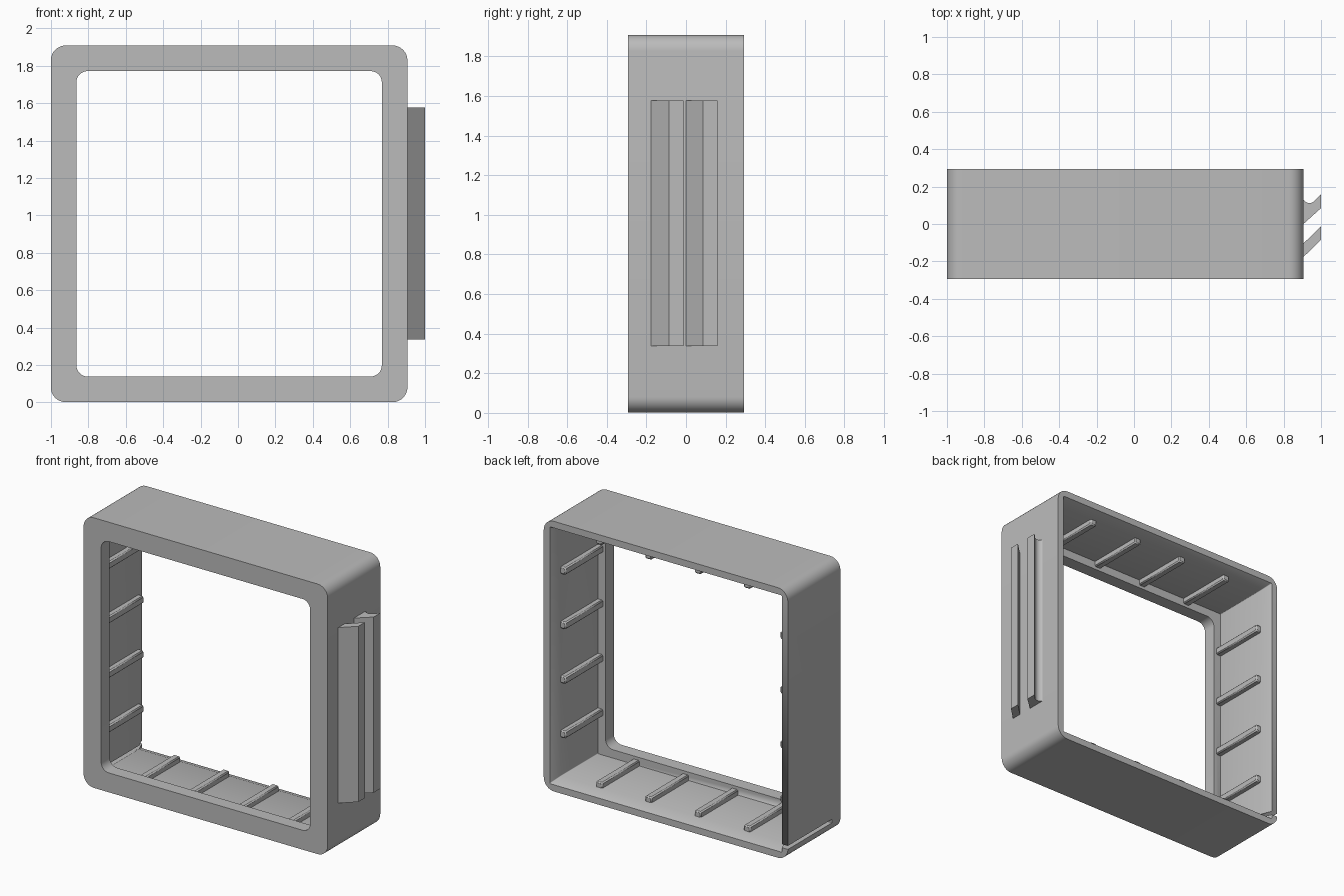
import bpy, bmesh, math
from mathutils import Matrix

cube = bpy.data.objects.get("Cube")
if cube:
    bpy.data.objects.remove(cube, do_unlink=True)

grey = bpy.data.materials.new("plain grey")
grey.use_nodes = True
colour = (0.5, 0.5, 0.5, 1)
grey.diffuse_color = colour
grey.node_tree.nodes["Principled BSDF"].inputs["Base Color"].default_value = colour

CX, CZ, HALF = -0.0475, 0.955, 0.9535   # frame centre and half size
FRONT, BACK = -0.293, 0.293
FLANGE = -0.2                           # rear face of the front flange
LIP = 0.215                             # where the rear chamfer ends
WALL = 0.078                            # wall thickness


def finish(bm, name, angle=30):
    bmesh.ops.recalc_face_normals(bm, faces=bm.faces)
    mesh = bpy.data.meshes.new(name)
    bm.to_mesh(mesh)
    bm.free()
    mesh.materials.append(grey)
    obj = bpy.data.objects.new(name, mesh)
    bpy.context.collection.objects.link(obj)
    bpy.ops.object.select_all(action='DESELECT')
    bpy.context.view_layer.objects.active = obj
    obj.select_set(True)
    bpy.ops.object.shade_smooth_by_angle(angle=math.radians(angle))
    return obj


def rounded_ring(bm, inset, radius, y, steps=8):
    """Rounded square of vertices, inset from the outer edge."""
    ring, h = [], HALF - inset - radius
    for q, (sx, sz) in enumerate(((1, 1), (-1, 1), (-1, -1), (1, -1))):
        for i in range(steps + 1):
            a = math.pi / 2 * (q + i / steps)
            ring.append(bm.verts.new((CX + sx * h + radius * math.cos(a), y,
                                      CZ + sz * h + radius * math.sin(a))))
    return ring


def box(name, x, y, z):
    bm = bmesh.new()
    size = [b - a for a, b in (x, y, z)]
    mid = [(a + b) / 2 for a, b in (x, y, z)]
    bmesh.ops.create_cube(bm, size=1, matrix=Matrix.Translation(mid) @ Matrix.Diagonal((*size, 1)))
    return finish(bm, name)


# Frame: outer shell, chamfered rear mouth, cavity, front flange and opening
bm = bmesh.new()
rings = [rounded_ring(bm, *r) for r in (
    (0, 0.08, FRONT), (0, 0.08, BACK),
    (0.047, 0.006, BACK), (WALL, 0.005, LIP), (WALL, 0.005, FLANGE),
    (0.137, 0.06, FLANGE), (0.137, 0.06, FRONT))]
for a, b in zip(rings, rings[1:] + rings[:1]):
    for i in range(len(a)):
        j = (i + 1) % len(a)
        bm.faces.new((a[i], a[j], b[j], b[i]))
frame = finish(bm, "frame")

# Narrow slit through the lower side wall, open at the rear
cutter = box("slit_cutter", (-1.1, -0.88), (FLANGE, 0.4), (0.081, 0.106))
cutter.hide_render = True
cut = frame.modifiers.new("slit", 'BOOLEAN')
cut.operation = 'DIFFERENCE'
cut.solver = 'EXACT'
cut.object = cutter
bpy.context.view_layer.objects.active = frame
bpy.ops.object.modifier_apply(modifier=cut.name)
bpy.data.objects.remove(cutter, do_unlink=True)

# Four ribs on each inner wall
reach = HALF - WALL
for side, name in enumerate(("floor", "left", "top", "right")):
    turn = Matrix.Translation((CX, 0, CZ)) @ Matrix.Rotation(-side * math.pi / 2, 4, 'Y')
    for k in range(4):
        rib = box(f"{name}_rib_{k + 1}", (-0.026, 0.026), (FLANGE - 0.01, LIP), (-0.01, 0.038))
        rib.matrix_world = turn @ Matrix.Translation(((k - 1.5) * 0.385, 0, -reach))
        bevel = rib.modifiers.new("soft edges", 'BEVEL')
        bevel.width = 0.008
        bevel.segments = 1


def rail(name, profile, low=0.337, high=1.577):
    bm = bmesh.new()
    face = bm.faces.new([bm.verts.new((x, y, low)) for x, y in profile])
    new = bmesh.ops.extrude_face_region(bm, geom=[face])["geom"]
    bmesh.ops.translate(bm, vec=(0, 0, high - low),
                        verts=[v for v in new if isinstance(v, bmesh.types.BMVert)])
    return finish(bm, name)


# Two slanted rails on the outer left side, the rear one with a curved hollow
side_x = 0.9
rail("front_rail", [(side_x, -0.182), (1, -0.085), (1, -0.012), (side_x, -0.11)])
arc = [(0.938 + 0.037 * math.cos(a), 0.149 + 0.037 * math.sin(a))
       for a in (math.radians(-45 - 135 * i / 10) for i in range(11))]
rail("rear_rail", [(side_x, -0.005), (1, 0.085), (1, 0.16)] + arc + [(side_x, 0.149)])
